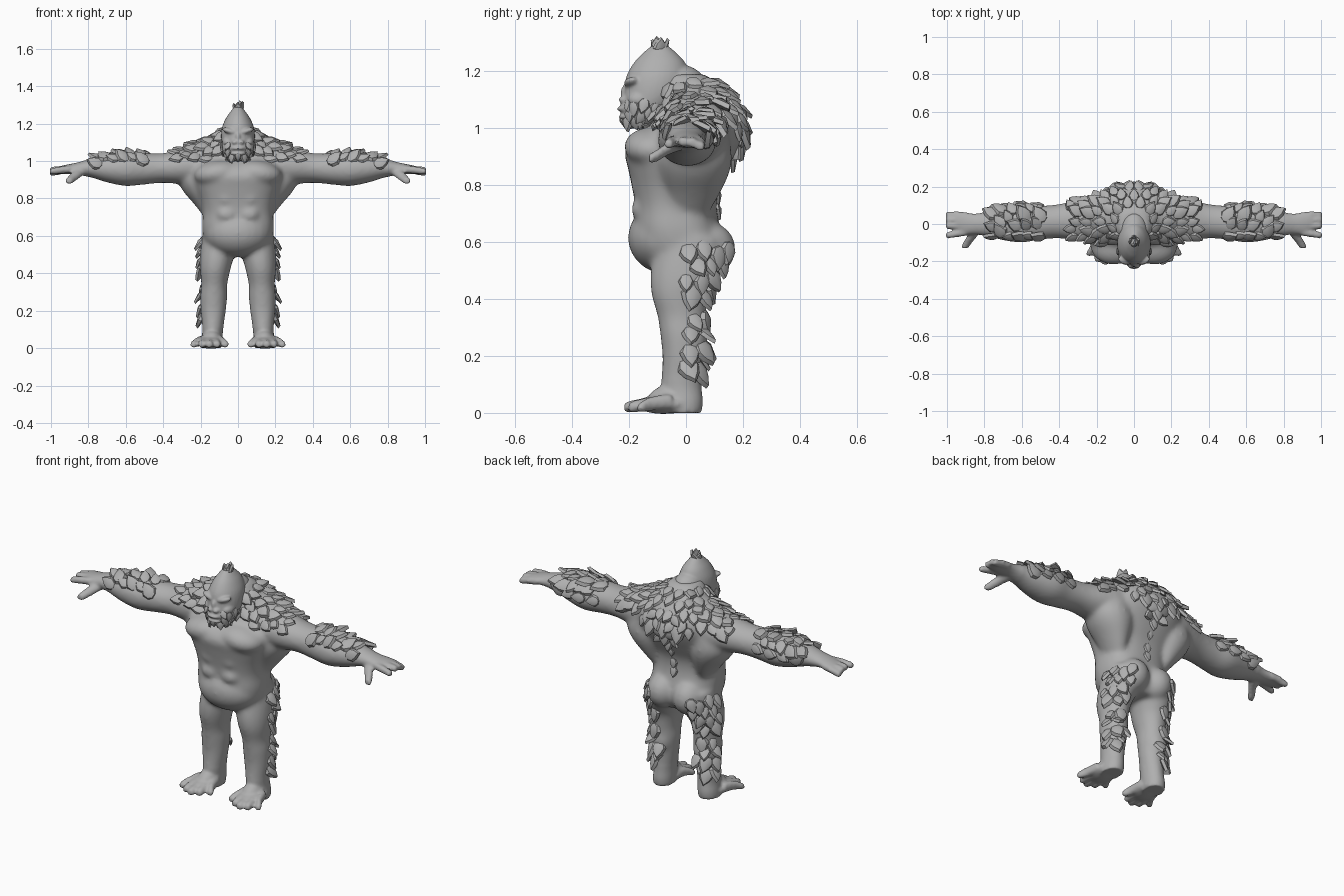
import bpy, bmesh, math, random
from mathutils import Vector, Matrix

if "Cube" in bpy.data.objects:
    bpy.data.objects.remove(bpy.data.objects["Cube"])

random.seed(11)
grey = bpy.data.materials.new("stone grey")
grey.diffuse_color = (0.43, 0.43, 0.43, 1)
grey.use_nodes = True
grey.node_tree.nodes["Principled BSDF"].inputs["Base Color"].default_value = grey.diffuse_color


def loft(bm, axis, rows, sx=1, n=20, power=1):
    """Elliptical tube along an axis; row = (along, centre a, centre b, radius a, radius b).
    A power below 1 makes the section boxier."""
    rows = [Vector(r) for r in rows]
    steps = []
    for i in range(len(rows) - 1):
        p0, p1, p2, p3 = rows[max(i - 1, 0)], rows[i], rows[i + 1], rows[min(i + 2, len(rows) - 1)]
        for k in range(4):
            t = k / 4
            steps.append(0.5 * (2 * p1 + (p2 - p0) * t + (2 * p0 - 5 * p1 + 4 * p2 - p3) * t * t
                                + (3 * p1 - p0 - 3 * p2 + p3) * t ** 3))
    steps.append(rows[-1])
    box = lambda v: math.copysign(abs(v) ** power, v)
    rings = []
    for along, ca, cb, ra, rb in steps:
        ring = []
        for j in range(n):
            w = 2 * math.pi * j / n
            co = [ca + ra * box(math.cos(w)), cb + rb * box(math.sin(w))]
            co.insert(axis, along)
            co[0] *= sx
            ring.append(bm.verts.new(co))
        rings.append(ring)
    faces = [bm.faces.new(rings[0]), bm.faces.new(rings[-1])]
    for a, b in zip(rings, rings[1:]):
        faces += [bm.faces.new((a[j], a[(j + 1) % n], b[(j + 1) % n], b[j])) for j in range(n)]
    bmesh.ops.recalc_face_normals(bm, faces=faces)


def blob(bm, c, r, sx=1, tilt=0):
    """Ellipsoid, tilted about the y axis; sx=-1 puts it on the other side."""
    m = (Matrix.Translation((c[0] * sx, c[1], c[2])) @ Matrix.Rotation(tilt * sx, 4, 'Y')
         @ Matrix.Diagonal((*r, 1)))
    bmesh.ops.create_uvsphere(bm, u_segments=24, v_segments=14, radius=1, matrix=m)


def finish(name, bm, voxel=0, smooth=(), angle=60):
    """Make the object; smooth = list of (iterations, rule on the vertex position)."""
    me = bpy.data.meshes.new(name)
    bm.to_mesh(me)
    bm.free()
    ob = bpy.data.objects.new(name, me)
    bpy.context.collection.objects.link(ob)
    me.materials.append(grey)
    bpy.ops.object.select_all(action='DESELECT')
    ob.select_set(True)
    bpy.context.view_layer.objects.active = ob
    if voxel:
        mod = ob.modifiers.new("merge", 'REMESH')
        mod.mode, mod.voxel_size = 'VOXEL', voxel
        bpy.ops.object.modifier_apply(modifier=mod.name)
        for count, rule in smooth:
            group = ob.vertex_groups.new(name="soft")
            group.add([v.index for v in ob.data.vertices if rule(v.co)], 1, 'REPLACE')
            mod = ob.modifiers.new("soften", 'SMOOTH')
            mod.factor, mod.iterations, mod.vertex_group = 0.5, count, group.name
            bpy.ops.object.modifier_apply(modifier=mod.name)
        if not ob.data.materials:
            ob.data.materials.append(grey)
    bpy.ops.object.shade_smooth_by_angle(angle=math.radians(angle))
    return ob


# Torso
bm = bmesh.new()
loft(bm, 2, [(.49, 0, .01, .1, .09), (.56, 0, -.01, .175, .145), (.64, 0, -.028, .192, .15),
             (.72, 0, -.035, .188, .143), (.79, 0, -.037, .2, .152), (.86, 0, -.028, .228, .176),
             (.92, 0, -.018, .25, .197), (.97, 0, .008, .25, .192), (1.02, 0, .045, .225, .162),
             (1.08, 0, .048, .18, .14), (1.14, 0, .025, .12, .11), (1.19, 0, -.01, .07, .075)],
     n=40, power=.8)
blob(bm, (0, -.06, .615), (.182, .145, .13))
for s in (1, -1):
    # Chest, belly, back and seat muscles
    blob(bm, (.11, -.118, .935), (.125, .1, .068), s, .15)
    blob(bm, (.14, .04, 1.04), (.17, .11, .085), s, .25)
    blob(bm, (.078, .082, .575), (.085, .093, .095), s)
    for z in (.715, .8):
        blob(bm, (.06, -.153, z), (.055, .04, .042), s)
    loft(bm, 2, [(.7, .14, .01, .04, .07), (.77, .165, .025, .07, .095), (.84, .185, .03, .11, .122),
                 (.9, .195, .03, .125, .132), (.98, .2, .03, .1, .12)], s)
    # Arm
    loft(bm, 0, [(.12, .03, 1.0, .12, .1), (.22, .028, .98, .122, .103), (.3, .02, .97, .112, .094),
                 (.4, .015, .963, .092, .08), (.5, .007, .958, .092, .084), (.6, .004, .956, .104, .09),
                 (.7, 0, .96, .088, .075), (.78, 0, .963, .068, .053), (.85, 0, .96, .056, .035),
                 (.9, .003, .957, .06, .027), (.95, .015, .952, .055, .022)], s)
    blob(bm, (.958, .022, .947), (.035, .048, .018), s)
    # Fingers and thumb
    for y, ty, z in ((.045, .05, .937), (.018, .022, .95), (-.01, -.01, .952), (-.045, -.06, .945)):
        loft(bm, 0, [(.9, y, .955, .02, .02), (.95, (y + ty) / 2, (z + .958) / 2, .019, .02),
                     (.995, ty, z, .018, .018), (1.006, ty, z, .013, .013)], s, 10)
    loft(bm, 1, [(-.01, .84, .95, .035, .026), (-.06, .862, .93, .029, .024),
                 (-.1, .89, .905, .025, .022), (-.13, .905, .892, .019, .018)], s, 10)
    # Leg
    loft(bm, 2, [(0, .142, -.012, .056, .067), (.04, .14, -.01, .057, .07), (.1, .135, -.016, .056, .071),
                 (.2, .132, -.013, .068, .071), (.28, .13, -.012, .073, .08), (.34, .127, -.015, .07, .086),
                 (.42, .122, -.02, .082, .103), (.5, .112, 0, .092, .125), (.62, .1, .02, .09, .12)], s)
    blob(bm, (.135, .015, .26), (.066, .062, .09), s)
    # Foot and toes
    blob(bm, (.145, -.075, .03), (.07, .1, .034), s)
    blob(bm, (.14, -.065, .05), (.05, .065, .045), s)
    for x, tx, ty in ((.1, .068, -.165), (.12, .112, -.2), (.148, .153, -.218), (.175, .193, -.203), (.195, .237, -.17)):
        loft(bm, 1, [(-.05, x, .04, .022, .028), (-.12, (x + tx) / 2, .033, .02, .026),
                     (ty + .015, tx, .021, .02, .021), (ty, tx, .017, .013, .014)], s, 10)
body = finish("body", bm, .0085, [(24, lambda c: abs(c.x) < .8 and c.z > .12), (5, lambda c: True)])

# Head with crest, brow, muzzle and lips
bm = bmesh.new()
loft(bm, 2, [(1.015, 0, -.165, .045, .05), (1.06, 0, -.14, .078, .085), (1.12, 0, -.112, .09, .107),
             (1.18, 0, -.1, .085, .11), (1.23, 0, -.093, .064, .09), (1.265, 0, -.092, .04, .058),
             (1.29, 0, -.092, .02, .028)], n=32)
blob(bm, (0, -.03, 1.15), (.075, .1, .075))
blob(bm, (0, -.185, 1.07), (.058, .048, .036))
blob(bm, (0, -.213, 1.068), (.04, .03, .011))
blob(bm, (0, -.207, 1.04), (.042, .03, .012))
blob(bm, (0, -.206, 1.125), (.016, .024, .032))
for s in (1, -1):
    blob(bm, (.038, -.188, 1.158), (.048, .03, .017), s, -.3)
    blob(bm, (.016, -.217, 1.1), (.018, .02, .014), s)
    blob(bm, (.035, -.187, 1.13), (.015, .014, .009), s)
    blob(bm, (.055, -.16, 1.1), (.03, .045, .03), s, .4)
head = finish("head", bm, .0055, [(6, lambda c: True)])

# Pointed scale plates: outline in (length, half width)
LEAF = [(-.45, 0), (-.34, .28), (.0, .44), (.34, .3), (.68, 0), (.34, -.3), (.0, -.44), (-.34, -.28)]


def leaf(bm, p, d, nrm, size):
    d = d.normalized()
    side = nrm.cross(d).normalized()
    up = d.cross(side)
    at = lambda u, v, w: bm.verts.new(p + size * (d * u + side * v + up * w))
    low = [at(u, v, -.1) for u, v in LEAF]
    top = [at(u * .9, v * .8, .08) for u, v in LEAF]
    peak, base = at(-.03, 0, .22), at(0, 0, -.2)
    faces = []
    for i in range(8):
        j = (i + 1) % 8
        faces += [bm.faces.new((low[i], low[j], top[j], top[i])),
                  bm.faces.new((top[i], top[j], peak)), bm.faces.new((low[j], low[i], base))]
    bmesh.ops.recalc_face_normals(bm, faces=faces)


def cover(name, ob, inside, flow, size, gap, lift=.35):
    """Scatter plates over the faces that pass the rule, equal on both sides."""
    spots = [(f.center.copy(), f.normal.copy()) for f in ob.data.polygons
             if f.center.x >= 0 and inside(f.center, f.normal)]
    random.shuffle(spots)
    used, bm = [], bmesh.new()
    for c, nrm in spots:
        mid = c.x < gap * .45
        if mid:
            c.x = nrm.x = 0
        if any((c - q).length < gap for q in used):
            continue
        used.append(c)
        d = flow(c)
        d += Vector((random.uniform(-.45, .45) * (not mid), random.uniform(-.4, .4), random.uniform(-.3, .3)))
        if mid:
            d.x = 0
        d = (d - nrm * d.dot(nrm)).normalized() + nrm * lift * random.uniform(.2, 1.5)
        k = size * random.uniform(.8, 1.25)
        for s in ((1,) if mid else (1, -1)):
            flip = Vector((s, 1, 1))
            leaf(bm, (c + nrm * k * .06) * flip, d * flip, nrm * flip, k)
    return finish(name, bm, angle=40)


def mane_area(c, n):
    collar = 1.01 < c.z < 1.16 and c.x < .34 and c.y > -.1 and n.z > .12
    back = c.y > .07 and c.x < .2 and .88 + .75 * c.x < c.z < 1.16 and n.y > 0
    return collar or back


down = lambda c: Vector((0, .1, -1))
cover("back_mane", body, mane_area, lambda c: (c - Vector((0, -.06, 1.2))).normalized(), .078, .045, .4)
cover("spine_plates", body, lambda c, n: c.x < .025 and c.y > .03 and .71 < c.z < .87, down, .055, .042, .5)
cover("forearm_plates", body,
      lambda c, n: .49 < c.x < .77 and (n.z > .35 or (n.y > .5 and n.z > -.05)) and c.y > -.07,
      lambda c: Vector((.7, .6, 0)), .082, .047, .35)
cover("thigh_plates", body, lambda c, n: .4 < c.z < .58 and c.y > .0 and c.x > .13 and n.x > .05 and n.y > -.2,
      down, .075, .043, .45)
cover("calf_plates", body, lambda c, n: .14 < c.z < .33 and c.y > .005 and n.x > -.25 and n.y > -.1,
      down, .08, .044, .7)
cover("beard", head, lambda c, n: 1.015 < c.z < 1.085 and -.23 < c.y < -.1 and n.z < .3
      and (c.x > .052 or c.z < 1.03), lambda c: Vector((c.x * 4, -.2, -1)), .045, .026, .4)

# Crest tuft
bm = bmesh.new()
for x, y, tilt, k in ((0, -.11, -.35, .05), (.018, -.09, .1, .06), (-.018, -.092, .1, .045), (0, -.075, .4, .055),
                      (.008, -.1, -.1, .065)):
    leaf(bm, Vector((x, y, 1.28)), Vector((x * 14, tilt, 1)), Vector((x * 20, tilt + .05, .1)).normalized(), k)
finish("crest_tuft", bm, angle=40)
